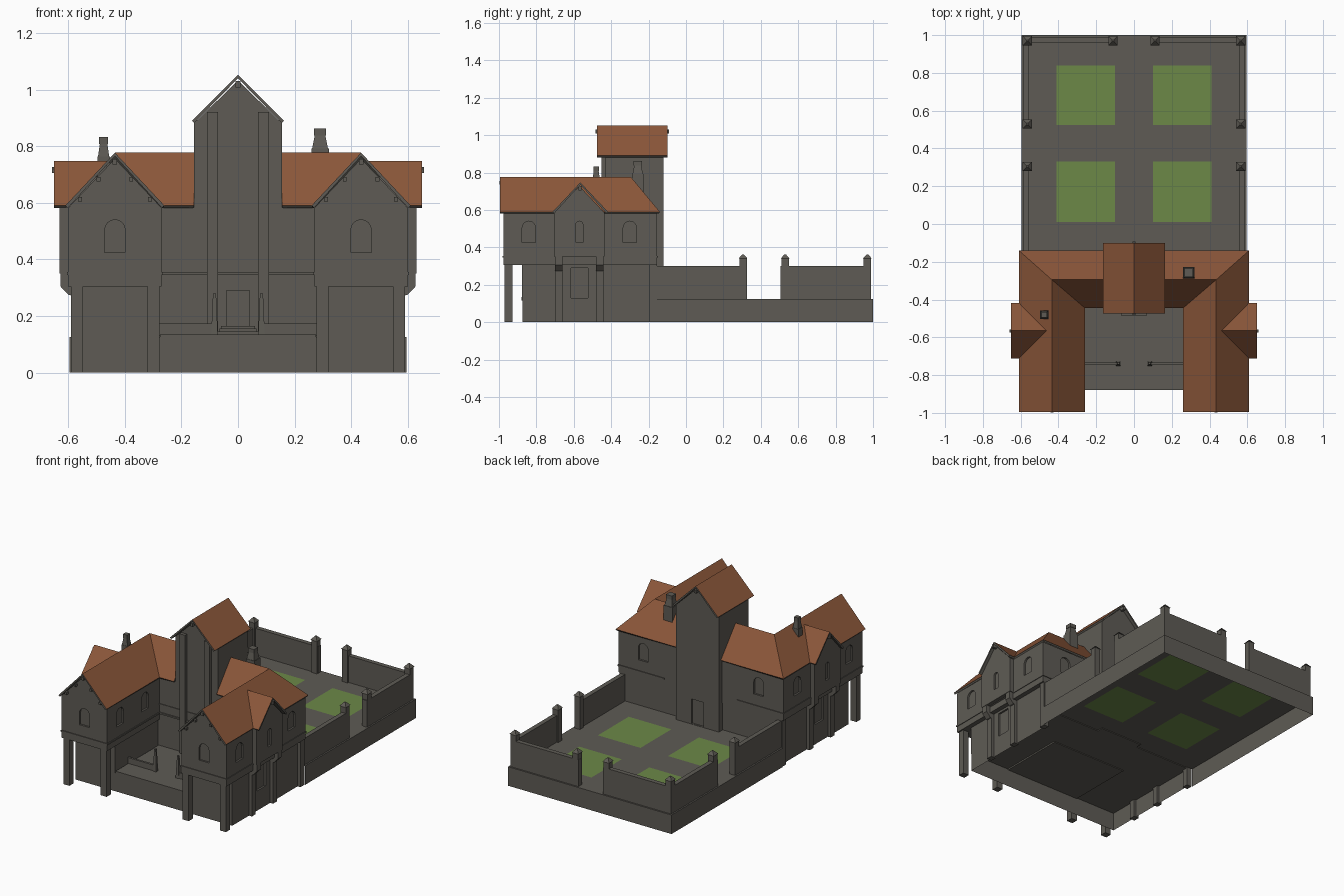
import bpy, bmesh, math
from mathutils import Vector

if "Cube" in bpy.data.objects:
    bpy.data.objects.remove(bpy.data.objects["Cube"])


def material(name, rgb):
    m = bpy.data.materials.new(name)
    m.diffuse_color = (*rgb, 1)
    m.use_nodes = True
    m.node_tree.nodes["Principled BSDF"].inputs["Base Color"].default_value = m.diffuse_color
    return m


STONE = material("grey stone", (0.112, 0.105, 0.09))
TILE = material("terracotta tile", (0.26, 0.095, 0.042))
GRASS = material("lawn green", (0.15, 0.25, 0.064))


def box(bm, x0, x1, y0, y1, z0, z1, top=1.0):
    """Box with optional tapered top."""
    cx, cy = (x0 + x1) / 2, (y0 + y1) / 2
    v = []
    for z, k in ((z0, 1), (z1, top)):
        for x, y in ((x0, y0), (x1, y0), (x1, y1), (x0, y1)):
            v.append(bm.verts.new((cx + (x - cx) * k, cy + (y - cy) * k, z)))
    faces = [bm.faces.new(v[3::-1]), bm.faces.new(v[4:])]
    for i in range(4):
        j = (i + 1) % 4
        faces.append(bm.faces.new((v[i], v[j], v[j + 4], v[i + 4])))
    return faces  # bottom, top, front, right, back, left


def prism(bm, profile, axis, a, b):
    """Extrude a (u, z) profile along axis x or y from a to b."""
    def pt(u, z, d):
        return (u, d, z) if axis == 'y' else (d, u, z)
    r0 = [bm.verts.new(pt(u, z, a)) for u, z in profile]
    r1 = [bm.verts.new(pt(u, z, b)) for u, z in profile]
    n = len(profile)
    faces = [bm.faces.new(r0), bm.faces.new(r1[::-1])]
    for i in range(n):
        j = (i + 1) % n
        faces.append(bm.faces.new((r0[i], r1[i], r1[j], r0[j])))
    bmesh.ops.recalc_face_normals(bm, faces=faces)


def gable(c, half, z0, eave, apex):
    return [(c - half, z0), (c + half, z0), (c + half, eave), (c, apex), (c - half, eave)]


def arch(c, w, z0, z1):
    r = w / 2
    return [(c - r, z0), (c + r, z0)] + [
        (c + r * math.cos(math.pi * i / 8), z1 - r + r * math.sin(math.pi * i / 8)) for i in range(9)]


def rect(c, w, z0, z1):
    return [(c - w / 2, z0), (c + w / 2, z0), (c + w / 2, z1), (c - w / 2, z1)]


def finish(name, bm, mats=(STONE,), mirror=False, cutter=None, thick=0):
    me = bpy.data.meshes.new(name)
    bm.to_mesh(me)
    bm.free()
    ob = bpy.data.objects.new(name, me)
    bpy.context.collection.objects.link(ob)
    for m in mats:
        me.materials.append(m)
    if thick:
        s = ob.modifiers.new("Thickness", 'SOLIDIFY')
        s.thickness, s.offset = thick, -1
        s.material_offset = s.material_offset_rim = 1
    if cutter:
        c = ob.modifiers.new("Openings", 'BOOLEAN')
        c.operation, c.object = 'DIFFERENCE', cutter
    if mirror:
        ob.modifiers.new("Mirror", 'MIRROR')
    return ob


def boxes(name, dims, mirror=True, cutter=None):
    bm = bmesh.new()
    for d in dims:
        box(bm, *d)
    return finish(name, bm, mirror=mirror, cutter=cutter)


def cutters(name, items):
    bm = bmesh.new()
    for profile, axis, at in items:
        prism(bm, profile, axis, at - 0.012, at + 0.012)
    ob = finish(name, bm)
    ob.hide_render = True
    ob.hide_set(True)
    return ob


def solid(name, profile, axis, a, b, mirror=True, cutter=None):
    bm = bmesh.new()
    prism(bm, profile, axis, a, b)
    return finish(name, bm, mirror=mirror, cutter=cutter)


def roof(name, polys, mirror=True):
    bm = bmesh.new()
    for p in polys:
        f = bm.faces.new([bm.verts.new(c) for c in p])
        f.normal_update()
        if f.normal.z < 0:
            f.normal_flip()
    bmesh.ops.remove_doubles(bm, verts=bm.verts, dist=1e-4)
    return finish(name, bm, (TILE, STONE), mirror, thick=0.012)


# Hollow terrace bases: garden at the back (lawns chosen by position), house in front
bm = bmesh.new()
xs = (-0.595, -0.41, -0.10, 0.10, 0.41, 0.595)
ys = (-0.155, 0.01, 0.33, 0.525, 0.84, 1.0)
grid = [[bm.verts.new((x, y, 0.125)) for x in xs] for y in ys]
for j in range(5):
    for i in range(5):
        f = bm.faces.new((grid[j][i], grid[j][i + 1], grid[j + 1][i + 1], grid[j + 1][i]))
        f.material_index = int(i in (1, 3) and j in (1, 3))
rim = [e for e in bm.edges if e.is_boundary and min(v.co.y for v in e.verts) + max(v.co.y for v in e.verts) > -0.3]
new = bmesh.ops.extrude_edge_only(bm, edges=rim)["geom"]
for g in new:
    if isinstance(g, bmesh.types.BMVert):
        g.co.z = 0
bmesh.ops.recalc_face_normals(bm, faces=bm.faces)
if grid[0][0].link_faces[0].normal.z < 0 and abs(grid[0][0].link_faces[0].normal.z) > 0.5:
    bmesh.ops.reverse_faces(bm, faces=bm.faces)
finish("garden_terrace", bm, (STONE, GRASS))

bm = bmesh.new()
f = box(bm, -0.57, 0.57, -0.875, -0.155, 0, 0.125)
bmesh.ops.delete(bm, geom=[f[0], f[4]], context='FACES')
finish("house_base", bm)
boxes("courtyard_floor", [(-0.275, 0.275, -0.88, -0.43, 0.115, 0.135)], False)

# Garden walls, gate gaps and capped posts
boxes("garden_wall", [(0.555, 0.585, -0.16, 0.325, 0.125, 0.30), (0.555, 0.585, 0.505, 0.99, 0.125, 0.30),
                      (0.09, 0.56, 0.96, 0.99, 0.125, 0.30)])
posts = []
for x, y in ((0.565, 0.305), (0.565, 0.53), (0.565, 0.97), (0.112, 0.97)):
    posts += [(x - .02, x + .02, y - .02, y + .02, 0.125, 0.34), (x - .024, x + .024, y - .024, y + .024, 0.34, 0.362, 0.2)]
boxes("garden_post", posts)

# Wing ground floor with side door, portico pillars and pilasters
door = cutters("side_door_cutter", [(rect(-0.57, 0.09, 0.13, 0.29), 'x', 0.57)])
boxes("wing_ground_floor", [(0.28, 0.57, -0.877, -0.43, 0.12, 0.31)], cutter=door)
boxes("rear_ground_floor", [(0.15, 0.57, -0.43, -0.16, 0.12, 0.31)])
boxes("portico_pillars", [(a, a + 0.043, -0.97, -0.927, 0, 0.31) for a in (0.277, 0.548)])
boxes("side_pilasters", [(0.555, 0.591, y, y + 0.04, 0, 0.31) for y in (-0.70, -0.48, -0.195)])

# Upper floors
WING = -0.435
cut = cutters("wing_window_cutter", [(arch(0.435, 0.072, 0.425, 0.54), 'y', -0.975),
                                     (arch(-0.84, 0.072, 0.425, 0.54), 'x', 0.6)] +
              [(arch(y, 0.072, 0.425, 0.54), 'x', 0.27) for y in (-0.84, -0.58)])
solid("wing_upper_floor", gable(0.435, 0.165, 0.305, 0.582, 0.756), 'y', -0.975, -0.43, cutter=cut)
cut = cutters("rear_window_cutter", [(arch(-0.30, 0.072, 0.425, 0.54), 'x', 0.6),
                                     (arch(0.42, 0.072, 0.425, 0.54), 'y', -0.155)])
boxes("rear_upper_floor", [(0.15, 0.6, -0.43, -0.155, 0.305, 0.585)], cutter=cut)
cut = cutters("bay_window_cutter", [(arch(-0.57, 0.038, 0.425, 0.54), 'x', 0.63)])
solid("side_bay", gable(-0.57, 0.135, 0.35, 0.584, 0.728), 'x', 0.5, 0.63, cutter=cut)

# Sloping corbels below the bay
bm = bmesh.new()
for y in (-0.70, -0.48):
    n = [(0.58, 0.27), (0.60, 0.275), (0.628, 0.305), (0.628, 0.35), (0.58, 0.35)]
    prism(bm, n, 'y', y, y + 0.04)
finish("bay_corbels", bm, mirror=True)
boxes("string_course", [(0.265, 0.604, -0.98, -0.15, 0.345, 0.355), (0.0, 0.27, -0.438, -0.42, 0.345, 0.355),
                        (0.0, 0.27, -0.434, -0.42, 0.405, 0.411)])

# Tower with front and rear doors and tall pilasters
cut = cutters("tower_door_cutter", [(rect(0, 0.082, 0.165, 0.29), 'y', -0.43), (rect(0, 0.09, 0.127, 0.29), 'y', -0.12)])
solid("tower", gable(0, 0.155, 0.12, 0.881, 1.032), 'y', -0.43, -0.12, False, cut)
boxes("tower_pilasters", [(0.07, 0.11, -0.452, -0.42, 0.125, 0.92)])
boxes("entrance_steps", [(-0.07 + .005 * i, 0.07 - .005 * i, -0.485 + 0.015 * i, -0.425, 0.13, 0.145 + 0.01 * i)
                         for i in range(3)], False)

# Courtyard curb with tapered end posts
boxes("courtyard_curb", [(0.085, 0.28, -0.746, -0.732, 0.13, 0.173), (0.071, 0.095, -0.751, -0.727, 0.13, 0.28, 0.45)])

# Roofs
Z, E = 0.777, 0.59
yr, yb, yf, y0 = -0.295, -0.14, -0.445, -0.995
r0, r1, r2 = (0.155, yr, Z), (0.435, yr, Z), (0.435, y0, Z)
roof("main_roof", [
    [(0.155, yb, E), (0.61, yb, E), r1, r0],
    [(0.61, yb, E), (0.61, y0, E), r2, r1],
    [r2, (0.26, y0, E), (0.26, yf, E), r1],
    [r1, (0.26, yf, E), (0.155, yf, E), r0]])
roof("bay_roof", [[(0.65, -0.565 + s * 0.148, E), (0.65, -0.565, 0.747), (0.463, -0.565, 0.747),
                   (0.608, -0.565 + s * 0.148, E)] for s in (-1, 1)])
roof("tower_roof", [[(s * 0.163, -0.475, 0.89), (s * 0.163, -0.10, 0.89), (0, -0.10, 1.052), (0, -0.475, 1.052)]
                    for s in (-1, 1)], False)

# Purlin ends beneath the gable verges
ends = [(0.427, 0.443, -0.998, -0.96, 0.735, 0.755), (0.62, 0.658, -0.574, -0.558, 0.705, 0.727)]
for t in (0.35, 0.75):
    for s in (-1, 1):
        x, z = 0.435 + s * 0.165 * t, 0.752 - 0.175 * t
        ends.append((x - .007, x + .007, -0.993, -0.96, z - .016, z))
boxes("purlin_ends", ends)
boxes("tower_purlin_ends", [(-0.008, 0.008, y, y + 0.06, 1.008, 1.03) for y in (-0.483, -0.152)], False)

# Chimneys
for x, y, w, z0, z1, n in ((0.29, -0.258, 0.031, 0.68, 0.862, "right"), (-0.475, -0.48, 0.022, 0.66, 0.833, "left")):
    h = w * 0.7
    zm = z1 - 0.07
    boxes(n + "_chimney", [(x - w, x + w, y - w, y + w, z0, zm), (x - w * .9, x + w * .9, y - w * .9, y + w * .9, zm, z1 - .022, 0.65),
                           (x - h, x + h, y - h, y + h, z1 - .025, z1)], False)
